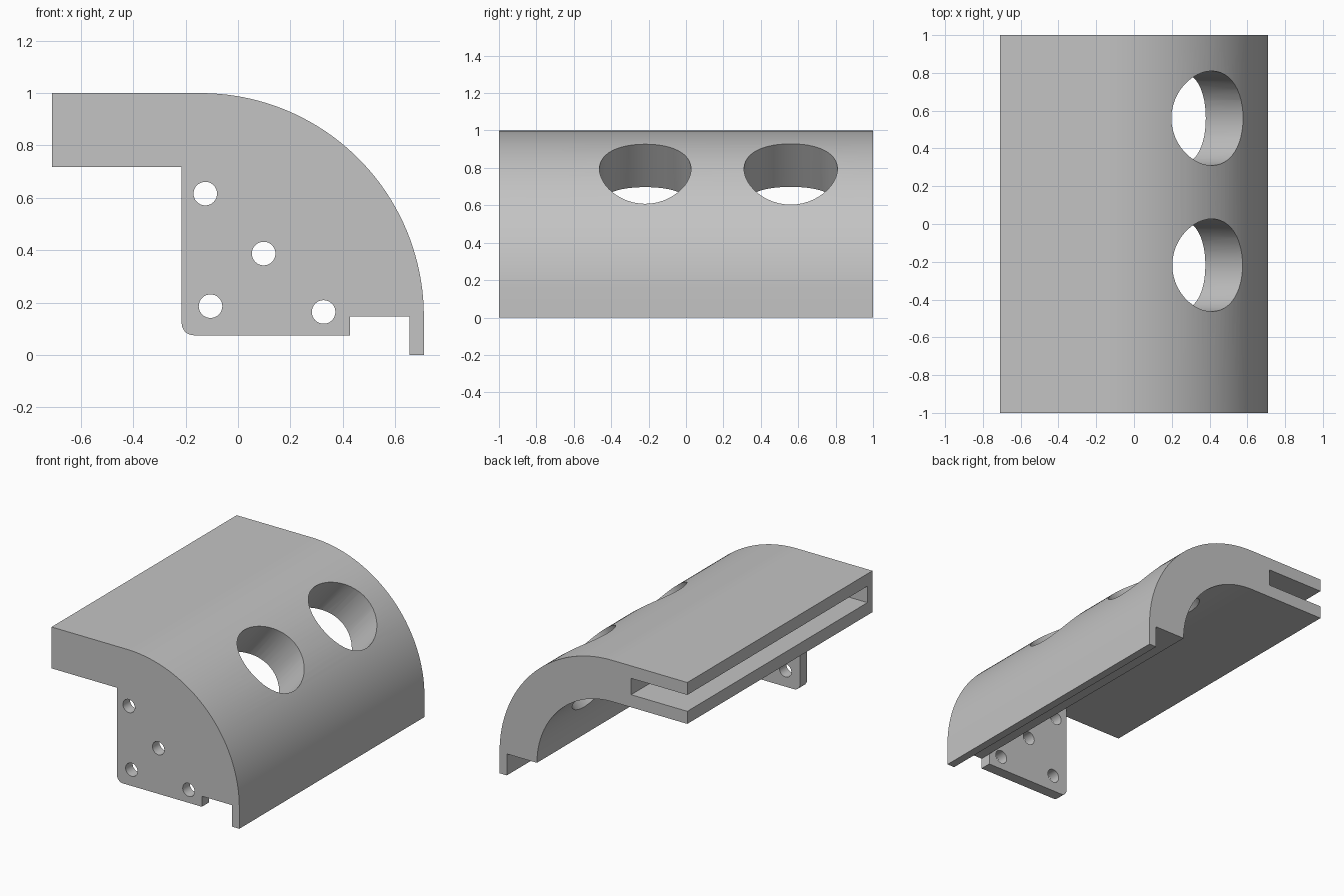
import bpy, bmesh
from math import cos, sin, pi, radians
from mathutils import Vector

if "Cube" in bpy.data.objects:
    bpy.data.objects.remove(bpy.data.objects["Cube"], do_unlink=True)

grey = bpy.data.materials.new("plain grey")
grey.use_nodes = True
COLOUR = (0.55, 0.55, 0.55, 1)
grey.diffuse_color = COLOUR
grey.node_tree.nodes["Principled BSDF"].inputs["Base Color"].default_value = COLOUR

CX, CZ = -0.143, 0.147          # centre of the bend
R_OUT, R_IN = 0.853, 0.57
LEFT, UNDER = -0.71, CZ + R_IN


def arc(cx, cz, r, start, end, steps):
    angles = [radians(start + (end - start) * i / steps) for i in range(steps + 1)]
    return [(cx + r * cos(a), cz + r * sin(a)) for a in angles]


def extrude(name, profile, y0, y1):
    """Solid from an x-z outline, running from y0 to y1."""
    bm = bmesh.new()
    face = bm.faces.new([bm.verts.new((x, y0, z)) for x, z in profile])
    new = bmesh.ops.extrude_face_region(bm, geom=[face])["geom"]
    moved = [v for v in new if isinstance(v, bmesh.types.BMVert)]
    bmesh.ops.translate(bm, verts=moved, vec=(0, y1 - y0, 0))
    bmesh.ops.recalc_face_normals(bm, faces=bm.faces)
    mesh = bpy.data.meshes.new(name)
    bm.to_mesh(mesh)
    bm.free()
    mesh.materials.append(grey)
    obj = bpy.data.objects.new(name, mesh)
    bpy.context.collection.objects.link(obj)
    return obj


def cylinder(centre, direction, r, depth):
    bpy.ops.mesh.primitive_cylinder_add(vertices=48, radius=r, depth=depth, location=centre)
    obj = bpy.context.object
    obj.rotation_euler = Vector(direction).to_track_quat("Z", "Y").to_euler()
    obj.data.materials.append(grey)
    return obj


def cut(target, cutters):
    bpy.context.view_layer.objects.active = target
    for cutter in cutters:
        mod = target.modifiers.new("cut", "BOOLEAN")
        mod.operation, mod.solver, mod.object = "DIFFERENCE", "EXACT", cutter
        bpy.ops.object.modifier_apply(modifier=mod.name)
        bpy.data.objects.remove(cutter, do_unlink=True)


def smooth(obj):
    bpy.ops.object.select_all(action="DESELECT")
    obj.select_set(True)
    bpy.context.view_layer.objects.active = obj
    bpy.ops.object.shade_smooth_by_angle(angle=radians(30))


# Curved shell with a thin lip along its lower edge
inner = arc(CX, CZ, R_IN, 0, 90, 32)
outer = arc(CX, CZ, R_OUT, 90, 0, 40)
shell = extrude("curved_shell",
                [(LEFT, UNDER), (LEFT, 1)] + outer
                + [(0.71, 0), (0.655, 0), (0.655, CZ)] + inner, -1, 1)

# Slot in the flat edge, closed at the front end
slot = extrude("slot_cutter",
               [(-0.8, 0.803), (-0.285, 0.803), (-0.285, 0.915), (-0.8, 0.915)], -0.946, 1.1)

# Two large round holes through the bend
tilt = radians(49.4)
axis = Vector((cos(tilt), 0, sin(tilt)))
holes = [cylinder(Vector((CX, y, CZ)) + axis * 0.72, axis, r, 0.8)
         for y, r in ((-0.218, 0.245), (0.56, 0.25))]
cut(shell, [slot] + holes)
smooth(shell)

# Mounting plate under the front end, with one rounded corner
corner = arc(-0.17, 0.12, 0.045, 180, 270, 8)
plate = extrude("mounting_plate",
                inner + [(-0.215, UNDER)] + corner + [(CX + R_IN, 0.075)], -1, -0.924)
bolt_holes = [cylinder((x, -0.96, z), (0, 1, 0), 0.045, 0.3)
              for x, z in ((-0.125, 0.616), (0.098, 0.387), (-0.105, 0.186), (0.327, 0.164))]
cut(plate, bolt_holes)
smooth(plate)
